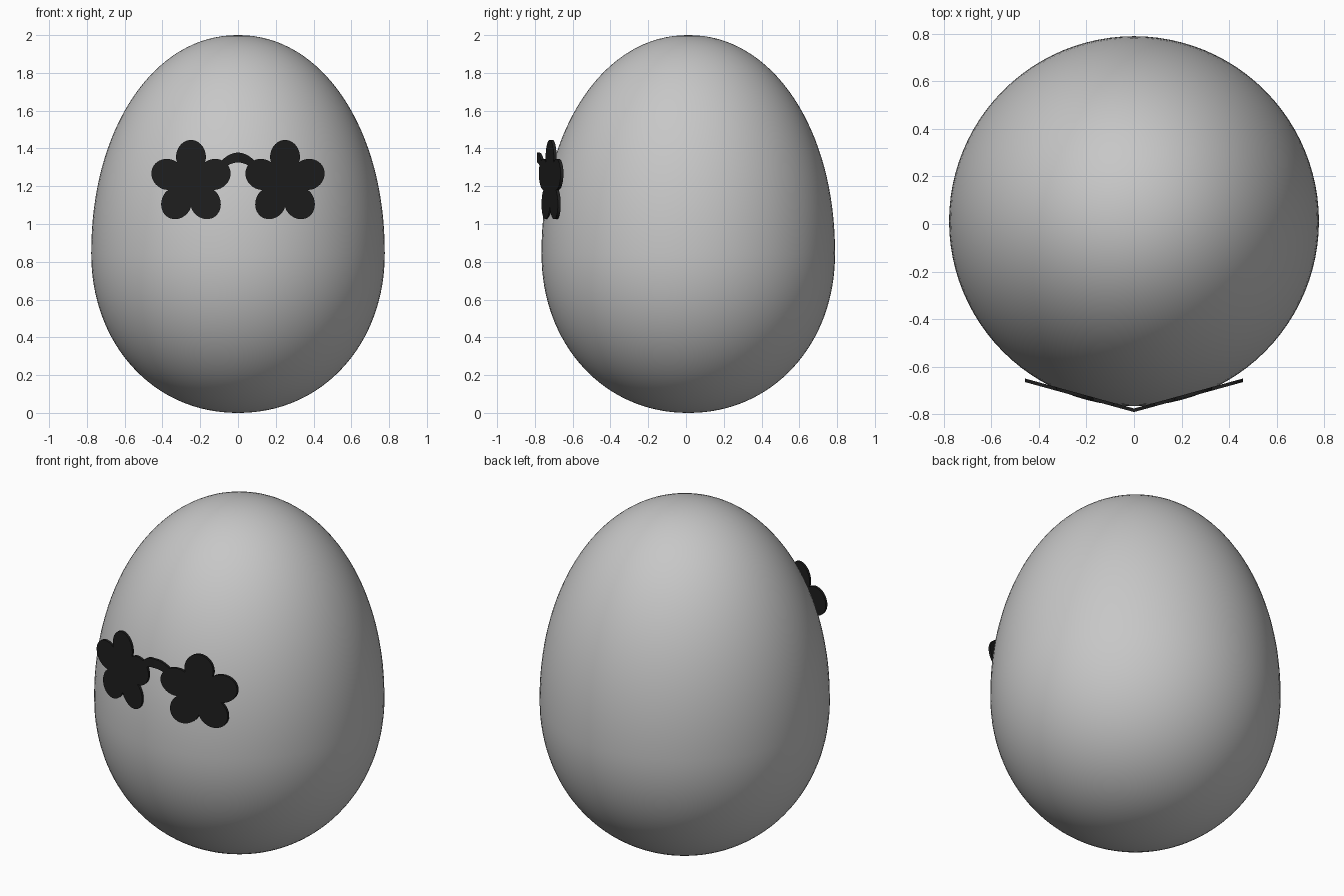
import bpy, bmesh, math

if "Cube" in bpy.data.objects:
    bpy.data.objects.remove(bpy.data.objects["Cube"])


def material(name, colour):
    m = bpy.data.materials.new(name)
    m.diffuse_color = (*colour, 1)
    m.use_nodes = True
    m.node_tree.nodes["Principled BSDF"].inputs["Base Color"].default_value = m.diffuse_color
    return m


GREY = material("shell grey", (0.57, 0.57, 0.57))
BLACK = material("glossy black", (0.013, 0.013, 0.013))


def finish(bm, name, mat, smooth):
    bmesh.ops.recalc_face_normals(bm, faces=bm.faces)
    mesh = bpy.data.meshes.new(name)
    bm.to_mesh(mesh)
    bm.free()
    mesh.materials.append(mat)
    for p in mesh.polygons:
        p.use_smooth = smooth
    ob = bpy.data.objects.new(name, mesh)
    bpy.context.collection.objects.link(ob)
    return ob


# Egg: a sphere reshaped to two superellipse halves of different height
R, MID, CY = 0.777, 0.845, 0.012
bm = bmesh.new()
bmesh.ops.create_uvsphere(bm, u_segments=96, v_segments=64, radius=1)
for v in bm.verts:
    ring = math.hypot(v.co.x, v.co.y)
    up = v.co.z >= 0
    e = 2 / 2.07
    r = R * ring ** e if ring > 1e-5 else 0
    h = abs(v.co.z) ** e * (2 - MID if up else MID)
    k = r / ring if ring > 1e-5 else 0
    v.co = (v.co.x * k, v.co.y * k + CY, MID + (h if up else -h))
finish(bm, "egg_body", GREY, True)


# Glasses lie on two upright planes meeting at the middle
FRONT, SLOPE, THICK = -0.79, 0.275, 0.015


def plate(name, rows):
    """rows: strips of (x, z) points of equal length, made into a thick sheet"""
    bm = bmesh.new()
    grids = [[[bm.verts.new((x, FRONT + SLOPE * abs(x) + off, z)) for x, z in row]
              for row in rows] for off in (0, THICK)]
    n = len(rows[0])
    for g in grids:
        for i in range(n - 1):
            bm.faces.new((g[0][i], g[0][i + 1], g[1][i + 1], g[1][i]))
    bmesh.ops.remove_doubles(bm, verts=bm.verts, dist=1e-6)
    # close the rim between the front and back sheets
    rim = [e for e in bm.edges if len(e.link_faces) == 1]
    bmesh.ops.bridge_loops(bm, edges=rim)
    return finish(bm, name, BLACK, False)


# Flower lenses: five round petals
def flower_radius(a):
    return 0.131 + 0.093 * abs(math.cos(2.5 * (a - math.pi / 2))) ** 0.8


N = 120
for side, label in ((-1, "left"), (1, "right")):
    cx, cz = side * 0.249, 1.221
    angles = [math.pi / 2 + 2 * math.pi * i / N for i in range(N + 1)]
    outline = [(cx + 0.968 * flower_radius(a) * math.cos(a),
                cz + flower_radius(a) * math.sin(a)) for a in angles]
    bm = bmesh.new()
    sheets = []
    for off in (0, THICK):
        y = lambda x: FRONT + SLOPE * abs(x) + off
        centre = bm.verts.new((cx, y(cx), cz))
        ring = [bm.verts.new((x, y(x), z)) for x, z in outline[:-1]]
        for i in range(N):
            bm.faces.new((centre, ring[i], ring[(i + 1) % N]))
        sheets.append(ring)
    a, b = sheets
    for i in range(N):
        j = (i + 1) % N
        bm.faces.new((a[i], a[j], b[j], b[i]))
    finish(bm, label + "_flower_lens", BLACK, False)

# Bridge: a small arch between the lenses
xs = [-0.12 + 0.24 * i / 24 for i in range(25)]
arch = [1.352 - 0.045 * (x / 0.09) ** 2 for x in xs]
plate("glasses_bridge", [[(x, z + 0.026) for x, z in zip(xs, arch)],
                         [(x, z - 0.026) for x, z in zip(xs, arch)]])
